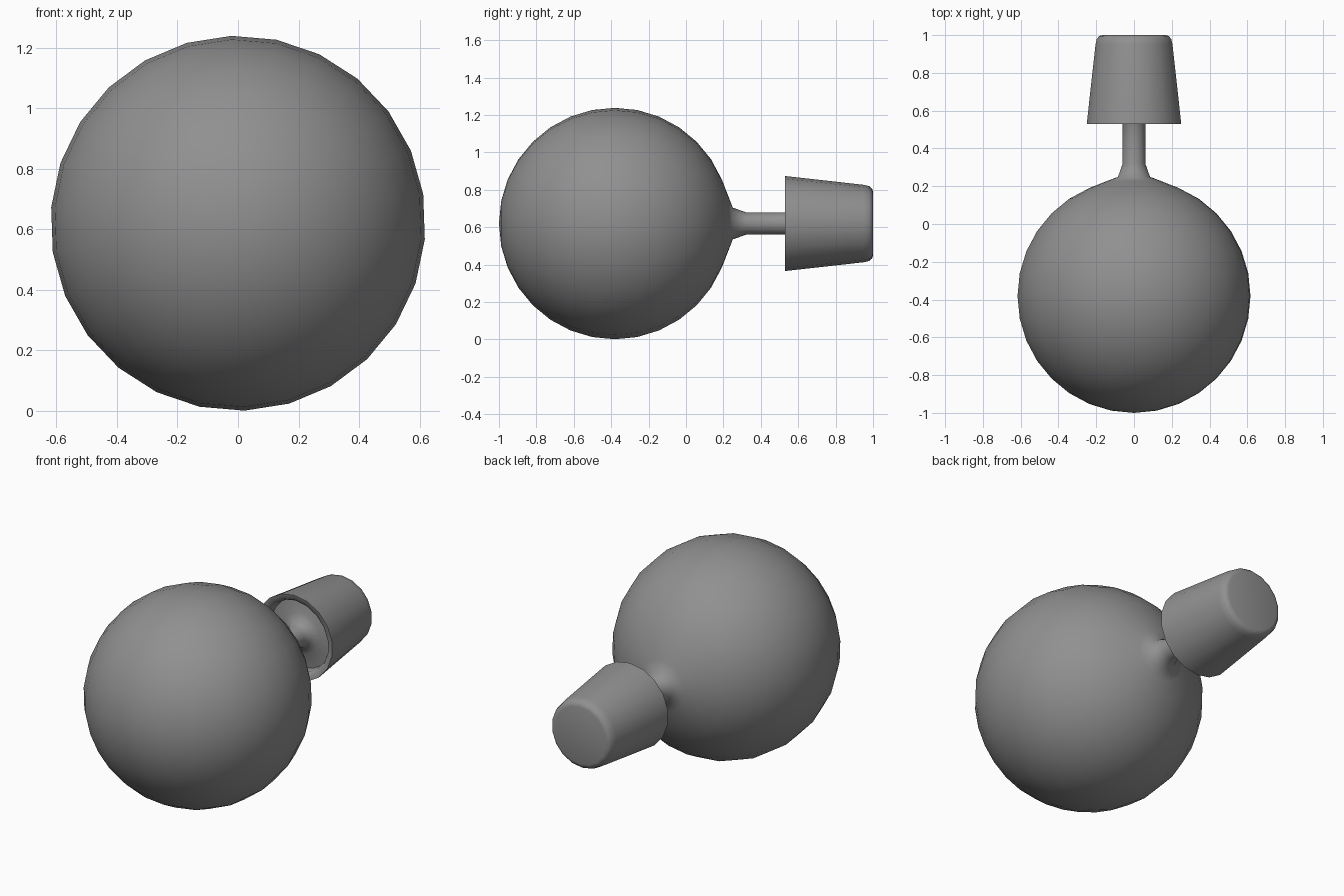
import bpy, bmesh
from math import sin, cos, pi, radians

if "Cube" in bpy.data.objects:
    bpy.data.objects.remove(bpy.data.objects["Cube"])

CZ = 0.62            # height of the shared axis, which runs along y

# Dark grey shared by all parts
grey = bpy.data.materials.new("dark_grey")
grey.diffuse_color = (0.28, 0.28, 0.28, 1)
grey.use_nodes = True
grey.node_tree.nodes["Principled BSDF"].inputs["Base Color"].default_value = grey.diffuse_color


def lathe(name, profile, sides, turn=0.0, angle=40):
    """Revolve (radius, y) points about the y axis; radius 0 makes a pole."""
    bm = bmesh.new()
    rings = []
    for r, y in profile:
        if r == 0:
            rings.append([bm.verts.new((0, y, CZ))] * sides)
        else:
            rings.append([bm.verts.new((r * sin(turn + 2 * pi * i / sides), y,
                                        CZ + r * cos(turn + 2 * pi * i / sides)))
                          for i in range(sides)])
    for a, b in zip(rings, rings[1:]):
        for i in range(sides):
            j = (i + 1) % sides
            bm.faces.new(list(dict.fromkeys((a[i], b[i], b[j], a[j]))))
    bmesh.ops.recalc_face_normals(bm, faces=bm.faces)
    mesh = bpy.data.meshes.new(name)
    bm.to_mesh(mesh)
    bm.free()
    mesh.materials.append(grey)
    ob = bpy.data.objects.new(name, mesh)
    bpy.context.collection.objects.link(ob)
    bpy.ops.object.select_all(action='DESELECT')
    ob.select_set(True)
    bpy.context.view_layer.objects.active = ob
    bpy.ops.object.shade_smooth_by_angle(angle=radians(angle))
    return ob


# Round foliage ball flowing smoothly into the flared upper trunk
R, N = 0.619, 16
ball = [(0 if k == 0 else R * sin(pi * k / N), -0.381 - R * cos(pi * k / N))
        for k in range(N - 1)]
lathe("foliage_and_upper_trunk",
      ball + [(0.15, 0.225), (0.085, 0.25), (0.06, 0.32), (0.06, 0.45)],
      26, radians(-2), 80)

# Lower trunk flaring into the soil
lathe("lower_trunk_and_soil",
      [(0.06, 0.45), (0.06, 0.54), (0.075, 0.575), (0.12, 0.60), (0.215, 0.61)],
      26, radians(-2), 80)

# Hollow tapered pot, open towards the foliage
lathe("pot", [(0.205, 0.63), (0.21, 0.56), (0.222, 0.536), (0.254, 0.53),
              (0.207, 0.95), (0.20, 0.98), (0.187, 0.995), (0.17, 1.0),
              (0, 1.0)], 18, 0, 60)
